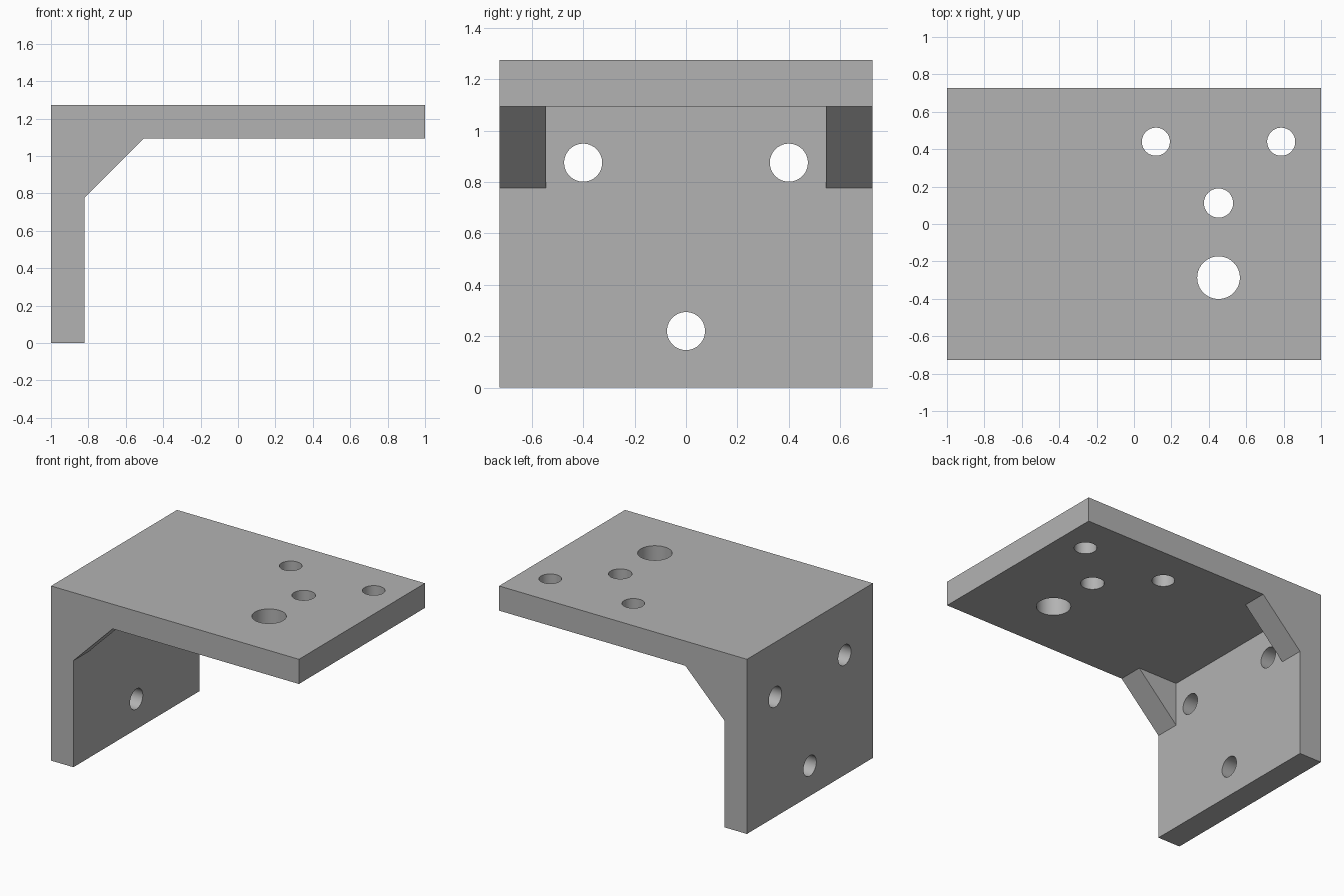
import bpy
import bmesh
import math

cube = bpy.data.objects.get("Cube")
if cube:
    bpy.data.objects.remove(cube, do_unlink=True)

HALF_WIDTH = 0.726
HEIGHT = 1.274
WALL = -0.82      # inner face of the upright plate
UNDER = 1.094     # underside of the top plate
GUSSET_INNER = 0.545
GUSSET_SIZE = 0.317

grey = bpy.data.materials.new("plain grey")
grey.use_nodes = True
colour = (0.45, 0.45, 0.45, 1)
grey.diffuse_color = colour
grey.node_tree.nodes["Principled BSDF"].inputs["Base Color"].default_value = colour


def extrude_profile(name, profile, y0, y1):
    """Solid made from an x-z outline swept along y."""
    bm = bmesh.new()
    face = bm.faces.new([bm.verts.new((x, y0, z)) for x, z in profile])
    swept = bmesh.ops.extrude_face_region(bm, geom=[face])["geom"]
    verts = [v for v in swept if isinstance(v, bmesh.types.BMVert)]
    bmesh.ops.translate(bm, verts=verts, vec=(0, y1 - y0, 0))
    bmesh.ops.recalc_face_normals(bm, faces=bm.faces)
    mesh = bpy.data.meshes.new(name)
    bm.to_mesh(mesh)
    bm.free()
    mesh.materials.append(grey)
    obj = bpy.data.objects.new(name, mesh)
    bpy.context.collection.objects.link(obj)
    return obj


def combine(target, tool, operation):
    """Apply a boolean and discard the helper."""
    mod = target.modifiers.new(operation.lower(), 'BOOLEAN')
    mod.operation = operation
    mod.solver = 'EXACT'
    mod.object = tool
    bpy.context.view_layer.objects.active = target
    bpy.ops.object.modifier_apply(modifier=mod.name)
    bpy.data.objects.remove(tool, do_unlink=True)


def drill(target, location, radius, rotation):
    bpy.ops.mesh.primitive_cylinder_add(vertices=64, radius=radius, depth=0.5,
                                        location=location, rotation=rotation)
    cutter = bpy.context.object
    cutter.name = "hole_cutter"
    cutter.hide_render = True
    cutter.data.materials.append(grey)
    bpy.context.view_layer.update()
    combine(target, cutter, 'DIFFERENCE')


# L-shaped body: upright plate and top plate
bracket = extrude_profile(
    "angle_bracket",
    [(-1, 0), (WALL, 0), (WALL, UNDER), (1, UNDER), (1, HEIGHT), (-1, HEIGHT)],
    -HALF_WIDTH, HALF_WIDTH)

# Corner gussets at both sides, rooted inside the plates
low, far, root = UNDER - GUSSET_SIZE, WALL + GUSSET_SIZE, 0.08
for side in (-1, 1):
    gusset = extrude_profile(
        "corner_gusset",
        [(WALL - root, low), (WALL, low), (far, UNDER),
         (far, UNDER + root), (WALL - root, UNDER + root)],
        side * GUSSET_INNER, side * HALF_WIDTH)
    combine(bracket, gusset, 'UNION')

# Screw holes through the upright plate
for y, z in ((-0.4, 0.875), (0.4, 0.875), (0, 0.22)):
    drill(bracket, (-0.91, y, z), 0.074, (0, math.pi / 2, 0))

# Three small holes and one large hole through the top plate
for x, y, r in ((0.117, 0.44, 0.075), (0.787, 0.44, 0.075),
                (0.452, 0.112, 0.078), (0.452, -0.287, 0.114)):
    drill(bracket, (x, y, 1.184), r, (0, 0, 0))

# One material slot, smooth hole walls, sharp plate edges
bracket.data.materials.clear()
bracket.data.materials.append(grey)
for poly in bracket.data.polygons:
    poly.material_index = 0
bpy.ops.object.select_all(action='DESELECT')
bracket.select_set(True)
bpy.context.view_layer.objects.active = bracket
bpy.ops.object.shade_smooth_by_angle(angle=math.radians(30))
